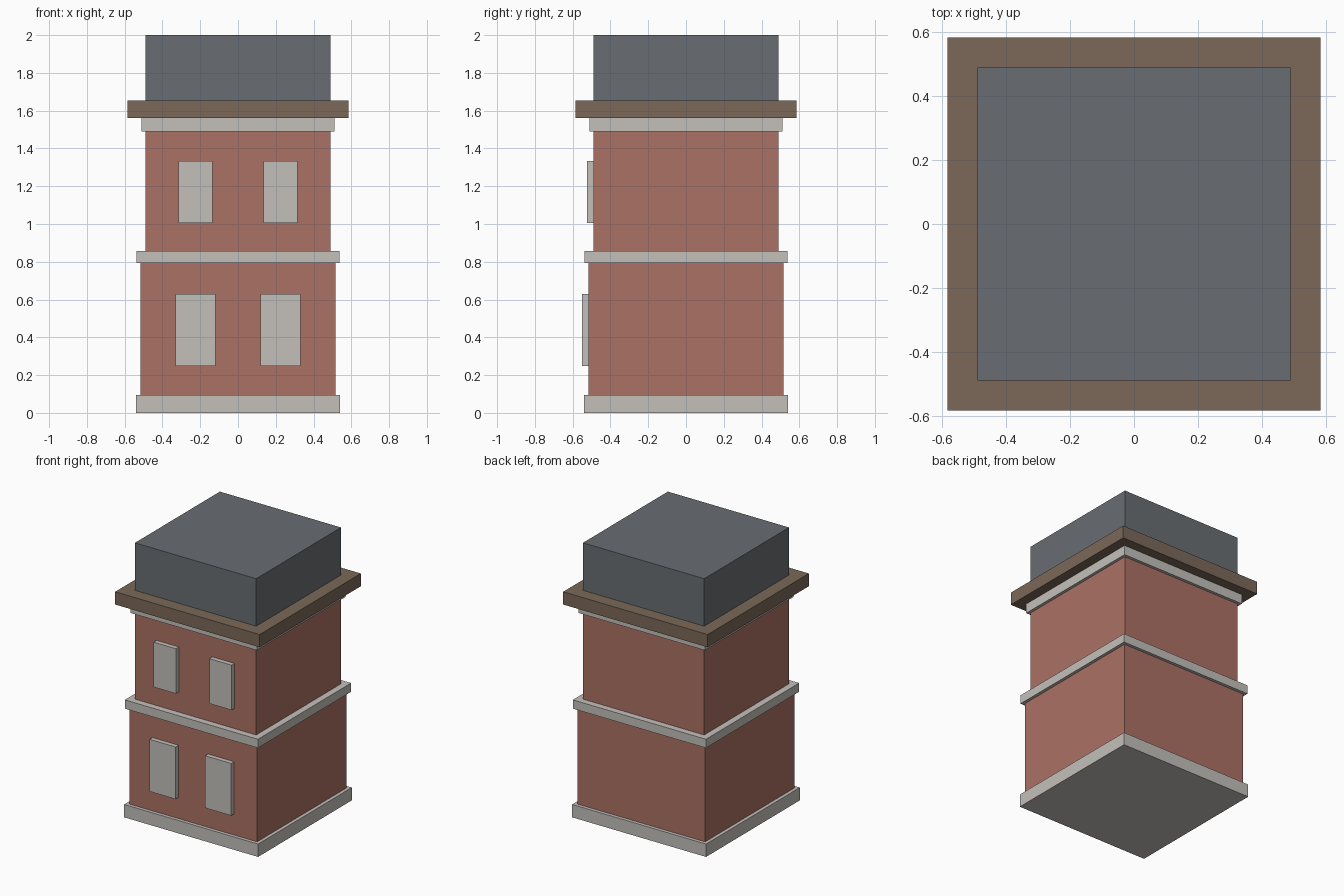
import bpy

if "Cube" in bpy.data.objects:
    bpy.data.objects.remove(bpy.data.objects["Cube"])


def material(name, rgb):
    m = bpy.data.materials.new(name)
    m.diffuse_color = (*rgb, 1.0)
    m.use_nodes = True
    m.node_tree.nodes["Principled BSDF"].inputs["Base Color"].default_value = m.diffuse_color
    return m


brick = material("brick", (0.41, 0.165, 0.127))
stone = material("stone", (0.55, 0.53, 0.50))
timber = material("timber", (0.20, 0.14, 0.10))
slate = material("slate", (0.14, 0.155, 0.17))
glass = material("glass", (0.28, 0.40, 0.48))


def box(name, x, y, z, mat):
    """Box spanning the (min, max) pairs x, y and z."""
    spans = (x, y, z)
    bpy.ops.mesh.primitive_cube_add(size=1, location=[(a + b) / 2 for a, b in spans])
    ob = bpy.context.object
    ob.name = name
    ob.scale = [b - a for a, b in spans]
    bpy.ops.object.transform_apply(location=False, rotation=False, scale=True)
    ob.data.materials.append(mat)
    return ob


# Square storeys and trim courses, bottom to top: half width, z range
for name, half, z0, z1, mat in (
    ("plinth", 0.541, 0.0, 0.094, stone),
    ("lower_wall", 0.516, 0.094, 0.794, brick),
    ("floor_band", 0.538, 0.794, 0.858, stone),
    ("upper_wall", 0.490, 0.858, 1.49, brick),
    ("top_band", 0.511, 1.49, 1.56, stone),
    ("cornice", 0.584, 1.56, 1.653, timber),
    ("roof_block", 0.490, 1.653, 2.0, slate),
):
    box(name, (-half, half), (-half, half), (z0, z1), mat)

# Front windows: surround slab with a pane set almost flush in its face
for floor, width, z0, z1, wall, front in (
    ("lower", 0.21, 0.249, 0.63, 0.516, 0.55),
    ("upper", 0.18, 1.006, 1.334, 0.490, 0.524),
):
    for side, cx in (("left", -0.225), ("right", 0.225)):
        w = width / 2
        box(f"{floor}_{side}_window_surround", (cx - w, cx + w),
            (-front, -wall + 0.02), (z0, z1), stone)
        w -= 0.03
        box(f"{floor}_{side}_window_pane", (cx - w, cx + w),
            (-front + 0.001, -wall), (z0 + 0.03, z1 - 0.03), glass)
